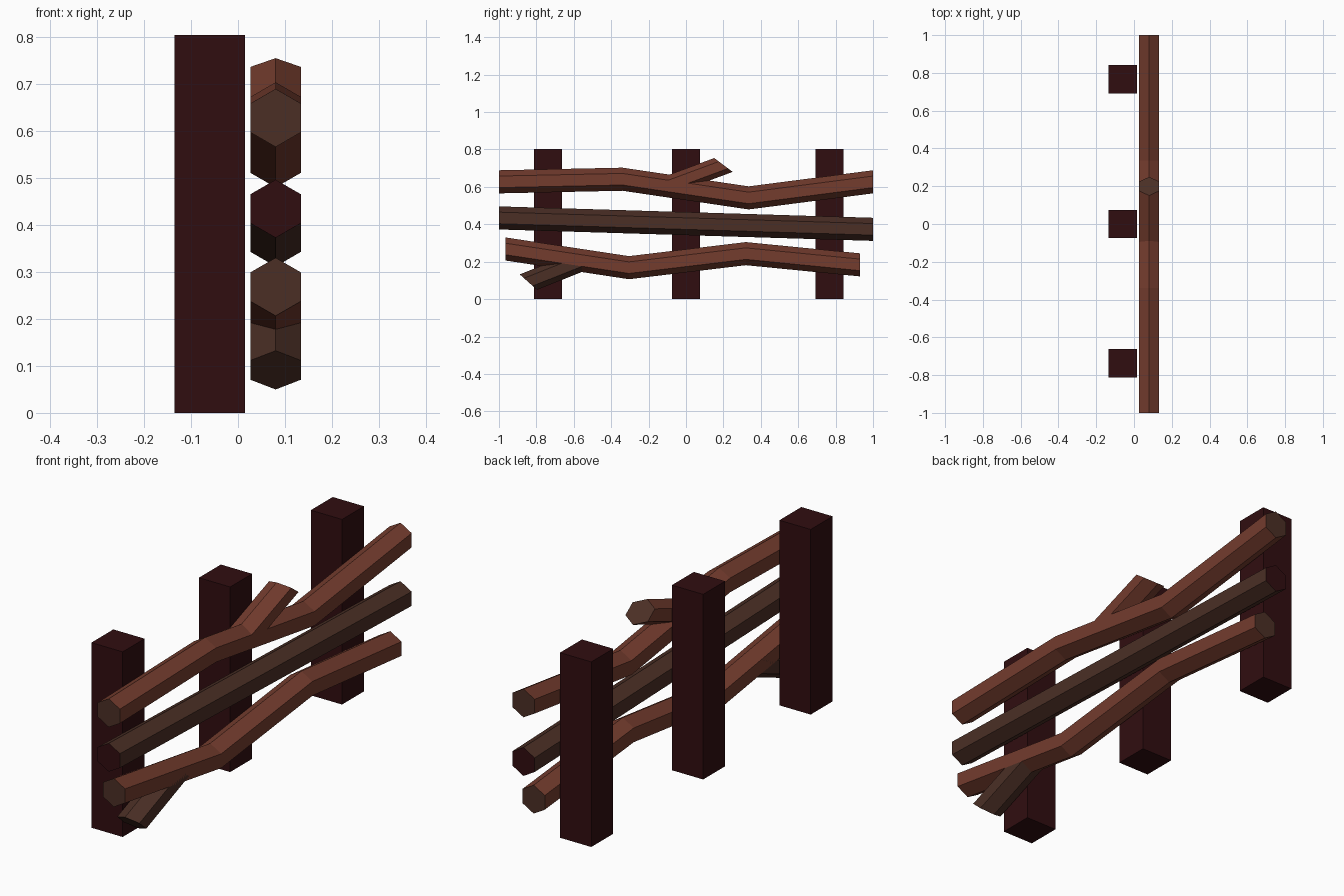
import bpy, bmesh, math
from mathutils import Vector

if "Cube" in bpy.data.objects:
    bpy.data.objects.remove(bpy.data.objects["Cube"])


def mat(name, rgb):
    m = bpy.data.materials.new(name)
    m.diffuse_color = (*rgb, 1)
    m.use_nodes = True
    m.node_tree.nodes["Principled BSDF"].inputs["Base Color"].default_value = m.diffuse_color
    return m


POST = mat("dark red wood", (0.030, 0.004, 0.0052))
RAIL = mat("warm brown wood", (0.174, 0.045, 0.027))
DARK = mat("dark brown wood", (0.070, 0.028, 0.0185))
R = 0.0617   # hexagon radius
X = 0.08     # rail centre line


def finish(bm, name, mats):
    bmesh.ops.recalc_face_normals(bm, faces=bm.faces)
    me = bpy.data.meshes.new(name)
    bm.to_mesh(me)
    bm.free()
    for m in mats:
        me.materials.append(m)
    bpy.context.collection.objects.link(bpy.data.objects.new(name, me))


def log(name, path, body, cap, up=(0, 1)):
    """Six-sided log along (y, z) points; up is the cross-section's upright direction."""
    bm = bmesh.new()
    u = Vector((0, *up)).normalized()
    rings = []
    for y, z in path:
        c = Vector((X, y, z))
        ring = []
        for i in range(6):
            a = math.radians(60 * i)
            ring.append(bm.verts.new(c + R * (math.sin(a) * Vector((1, 0, 0)) + math.cos(a) * u)))
        rings.append(ring)
    for a, b in zip(rings, rings[1:]):
        for i in range(6):
            j = (i + 1) % 6
            bm.faces.new((a[i], a[j], b[j], b[i]))
    for ring in (rings[0], rings[-1]):
        bm.faces.new(ring).material_index = 1
    finish(bm, name, [body, cap])


# Square posts
for name, y in (("front_post", -0.737), ("middle_post", 0.0), ("back_post", 0.767)):
    bm = bmesh.new()
    bmesh.ops.create_cube(bm, size=1)
    for v in bm.verts:
        v.co = (v.co.x * 0.15 - 0.06, v.co.y * 0.15 + y, (v.co.z + 0.5) * 0.803)
    finish(bm, name, [POST])

# Rails
log("top_rail", [(-1, 0.627), (-0.34, 0.641), (0.335, 0.541), (1, 0.627)], RAIL, DARK)
log("middle_rail", [(-1, 0.434), (1, 0.373)], DARK, POST)
log("bottom_rail", [(-0.965, 0.268), (-0.305, 0.168), (0.32, 0.243), (0.93, 0.183)], RAIL, DARK)

# Short branch stubs with slanted ends
log("top_branch", [(-0.10, 0.606), (0.20, 0.717)], RAIL, DARK, up=(-0.1, 0.075))
log("bottom_branch", [(-0.843, 0.091), (-0.55, 0.207)], DARK, DARK, up=(-0.088, 0.079))
